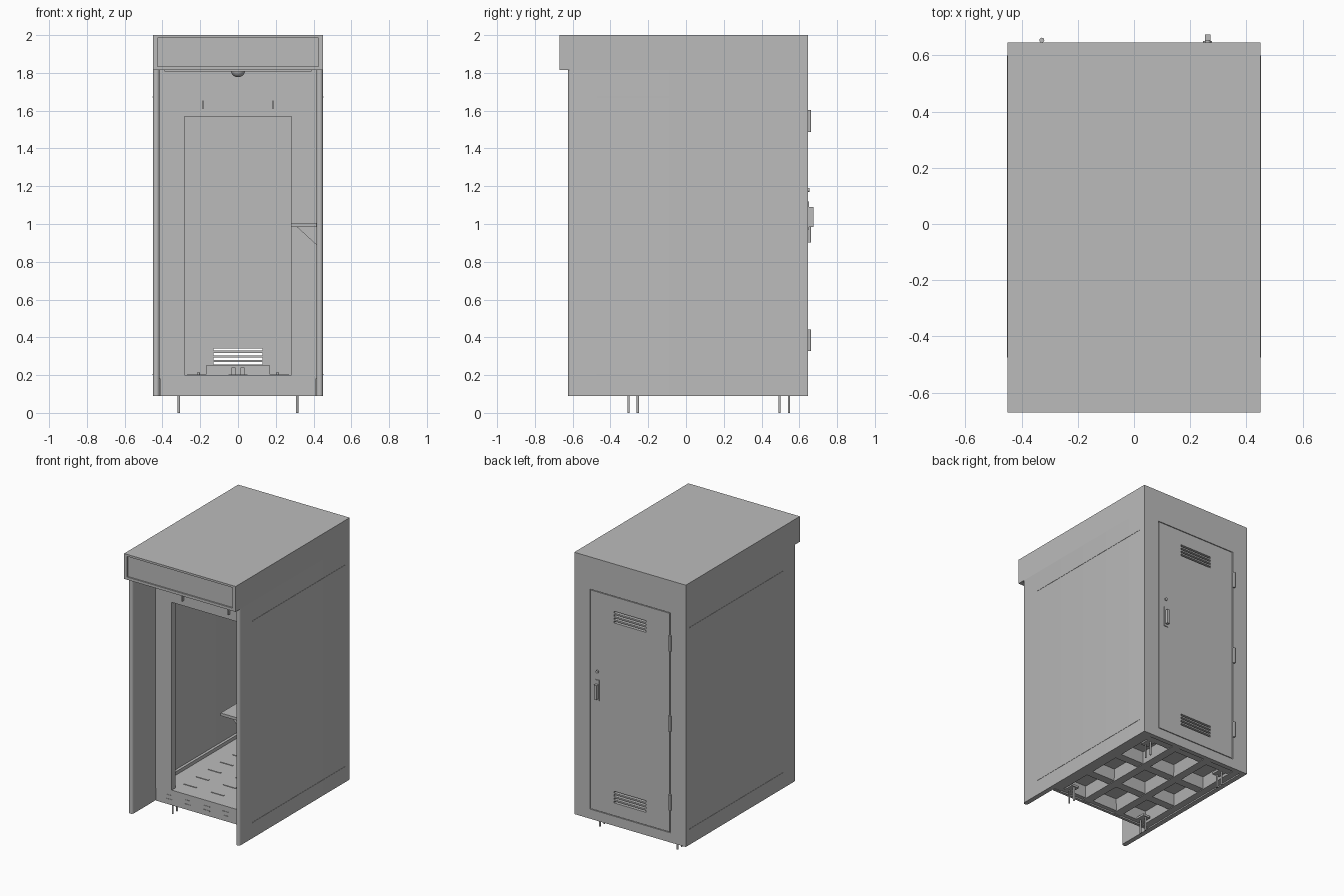
import bpy, bmesh, math
from mathutils import Matrix, Vector

if "Cube" in bpy.data.objects:
    bpy.data.objects.remove(bpy.data.objects["Cube"])

grey = bpy.data.materials.new("painted_steel_grey")
grey.use_nodes = True
colour = (0.5, 0.5, 0.5, 1)
grey.diffuse_color = colour
grey.node_tree.nodes["Principled BSDF"].inputs["Base Color"].default_value = colour


def finish(name, bm):
    mesh = bpy.data.meshes.new(name)
    bm.to_mesh(mesh)
    bm.free()
    mesh.materials.append(grey)
    obj = bpy.data.objects.new(name, mesh)
    bpy.context.collection.objects.link(obj)
    return obj


def boxes(name, *spans):
    """Each span is ((x0, x1), (y0, y1), (z0, z1))."""
    bm = bmesh.new()
    for span in spans:
        mid = Vector([(a + b) / 2 for a, b in span])
        size = [b - a for a, b in span]
        bmesh.ops.create_cube(bm, size=1, matrix=Matrix.Translation(mid) @ Matrix.Diagonal((*size, 1)))
    return finish(name, bm)


def rods(name, radius, height, centres, sides=12, turn=Matrix()):
    bm = bmesh.new()
    for c in centres:
        bmesh.ops.create_cone(bm, cap_ends=True, segments=sides, radius1=radius, radius2=radius,
                              depth=height, matrix=Matrix.Translation(c) @ turn)
    return finish(name, bm)


def cut(obj, cutter):
    mod = obj.modifiers.new("cut", 'BOOLEAN')
    mod.operation = 'DIFFERENCE'
    mod.solver = 'EXACT'
    mod.object = cutter
    cutter.hide_render = True
    cutter.hide_set(True)


def smooth(obj):
    bpy.ops.object.select_all(action='DESELECT')
    obj.select_set(True)
    bpy.context.view_layer.objects.active = obj
    bpy.ops.object.shade_smooth_by_angle()


# Key planes of the cabinet
W, INNER = 0.45, 0.415
FRONT, RECESS, BACK = -0.625, -0.36, 0.645
BOTTOM, FLOOR, CEILING, TOP = 0.09, 0.2, 1.815, 2.0
both = (-1, 1)


def mx(s, a, b):
    return tuple(sorted((s * a, s * b)))


# Side walls with rounded front edges
for s in both:
    bm = bmesh.new()
    n = 8
    r = (W - INNER) / 2
    arc = [(s * (W - r + r * math.cos(t)), FRONT + r - r * math.sin(t))
           for t in (math.pi * i / n for i in range(n + 1))]
    outline = [(s * W, BACK)] + arc + [(s * INNER, BACK)]
    face = bm.faces.new([bm.verts.new((x, y, BOTTOM)) for x, y in outline])
    ext = bmesh.ops.extrude_face_region(bm, geom=[face])
    bmesh.ops.translate(bm, vec=(0, 0, CEILING - BOTTOM),
                        verts=[v for v in ext["geom"] if isinstance(v, bmesh.types.BMVert)])
    bmesh.ops.recalc_face_normals(bm, faces=bm.faces)
    smooth(finish("left_wall" if s > 0 else "right_wall", bm))

# Thin seams on the outer walls
boxes("wall_seams", *[(mx(s, W - 0.002, W + 0.002), (-0.475, 0.6), (z, z + 0.006))
                      for s in both for z in (0.2, 1.67)])

# Roof and canopy with a shallow sign recess
roof = boxes("roof_canopy", ((-W, W), (-0.67, BACK), (CEILING, TOP)))
cut(roof, boxes("sign_cutter", ((-0.425, 0.425), (-0.7, -0.66), (1.835, 1.985))))
boxes("canopy_underside_panel", ((-0.39, 0.39), (-0.6, RECESS - 0.02), (1.808, CEILING + 0.001)))

# Dome lamp below the canopy
bm = bmesh.new()
bmesh.ops.create_uvsphere(bm, u_segments=24, v_segments=12, radius=0.038,
                          matrix=Matrix.Translation((0, -0.49, 1.815)))
smooth(finish("dome_lamp", bm))

# Recessed front frame
boxes("front_jambs", *[(mx(s, 0.283, INNER), (RECESS, RECESS + 0.046), (FLOOR, 1.57)) for s in both])
boxes("front_header", ((-INNER, INNER), (RECESS, RECESS + 0.046), (1.57, CEILING)))
boxes("header_tabs", *[(mx(s, 0.183, 0.188), (RECESS - 0.02, RECESS + 0.01), (1.61, 1.655)) for s in both])

# Shelf with a triangular bracket on the left wall
boxes("shelf", ((0.28, INNER), (-0.6, RECESS), (0.985, 1.005)))
bm = bmesh.new()
for y in (-0.55, -0.42):
    a = [bm.verts.new((x, y, z)) for x, z in ((0.31, 0.986), (INNER, 0.986), (INNER, 0.89))]
    b = [bm.verts.new(v.co + Vector((0, 0.012, 0))) for v in a]
    bm.faces.new(a)
    bm.faces.new(b[::-1])
    for i in range(3):
        j = (i + 1) % 3
        bm.faces.new((a[i], b[i], b[j], a[j]))
bmesh.ops.recalc_face_normals(bm, faces=bm.faces)
finish("shelf_brackets", bm)

# Floor plate, kick plate and a lattice of beams below
boxes("floor_plate", ((-INNER, INNER), (RECESS, 0.612), (0.18, FLOOR)))
boxes("kick_plate", ((-0.41, 0.41), (RECESS, RECESS + 0.02), (BOTTOM, 0.181)))
x_beams = [(-0.41, -0.36), (-0.165, -0.105), (0.105, 0.165), (0.36, 0.41)]
y_beams = [(RECESS + 0.015, -0.31), (-0.07, -0.01), (0.23, 0.29), (0.55, 0.61)]
boxes("floor_beams",
      *[(x, (RECESS + 0.015, 0.61), (0.095, 0.181)) for x in x_beams],
      *[((-0.41, 0.41), y, (0.1, 0.181)) for y in y_beams])

# Sloping pans between the beams
bm = bmesh.new()
for x0, x1 in zip(x_beams, x_beams[1:]):
    for y0, y1 in zip(y_beams, y_beams[1:]):
        low = [(x0[1], y0[1]), (x1[0], y0[1]), (x1[0], y1[0]), (x0[1], y1[0])]
        mid = Vector(((x0[1] + x1[0]) / 2, (y0[1] + y1[0]) / 2))
        a = [bm.verts.new((x, y, 0.1)) for x, y in low]
        b = [bm.verts.new((*mid.lerp(Vector(p), 0.78), 0.17)) for p in low]
        bm.faces.new(b[::-1])
        for i in range(4):
            j = (i + 1) % 4
            bm.faces.new((a[i], b[i], b[j], a[j]))
finish("floor_pans", bm)

# Raised slots and edge rails on the floor
boxes("floor_slots", *[((x - 0.05, x + 0.05), (y, y + 0.012), (FLOOR - 0.002, FLOOR + 0.004))
                       for x in (-0.22, 0, 0.22) for y in (-0.24, -0.1, 0.04, 0.18, 0.32)])
boxes("floor_rails", *[(mx(s, 0.395, INNER), (RECESS + 0.05, 0.6), (FLOOR, 0.225)) for s in both])
boxes("kick_slots", *[((x, x + 0.05), (RECESS - 0.003, RECESS + 0.002), (z, z + 0.006))
                      for x in (-0.33, -0.18, -0.025, 0.13, 0.28) for z in (0.125, 0.155)])

# Low step and its clips at the back of the floor
boxes("rear_step", ((-0.17, 0.17), (0.45, 0.58), (FLOOR, 0.25)))
boxes("step_clips", *[(mx(s, 0.012, 0.034), (0.42, 0.452), (FLOOR, 0.24)) for s in both])
rods("floor_studs", 0.008, 0.02, [(s * 0.21, 0.4, 0.205) for s in both])

# Paired rod feet on small plates
feet = [(s * 0.313, y) for s in both for y in (-0.28, 0.52)]
rods("feet", 0.006, 0.12, [(x, y + d, 0.06) for x, y in feet for d in (-0.025, 0.025)])
boxes("foot_plates", *[((x - 0.03, x + 0.03), (y - 0.04, y + 0.04), (0.1, 0.115)) for x, y in feet])

# Back wall around the door opening
DX, DZ0, DZ1, GAP = 0.32, 0.165, 1.76, 0.005
wall_y = (0.61, BACK)
boxes("back_wall",
      *[(mx(s, DX + GAP, INNER), wall_y, (BOTTOM, CEILING)) for s in both],
      ((-DX - GAP, DX + GAP), wall_y, (DZ1 + GAP, CEILING)),
      ((-DX - GAP, DX + GAP), wall_y, (BOTTOM, DZ0 - GAP)))

# Door with two sets of vent slots
door = boxes("back_door", ((-DX, DX), (0.615, BACK), (DZ0, DZ1)))
cut(door, boxes("vent_cutter", *[((-0.13, 0.13), (0.58, 0.7), (z + i * 0.024, z + i * 0.024 + 0.013))
                                 for z in (0.257, 1.57) for i in range(4)]))

# Hinges, handle and lock
smooth(rods("door_hinges", 0.009, 0.115, [(-0.328, 0.654, z) for z in (0.385, 0.96, 1.545)]))
boxes("handle_plate", ((0.246, 0.278), (BACK - 0.005, 0.651), (0.97, 1.12)))
boxes("handle_grip", ((0.252, 0.272), (0.65, 0.674), (0.985, 1.09)))
smooth(rods("door_lock", 0.01, 0.014, [(0.262, 0.647, 1.18)], 16, Matrix.Rotation(math.pi / 2, 4, 'X')))
